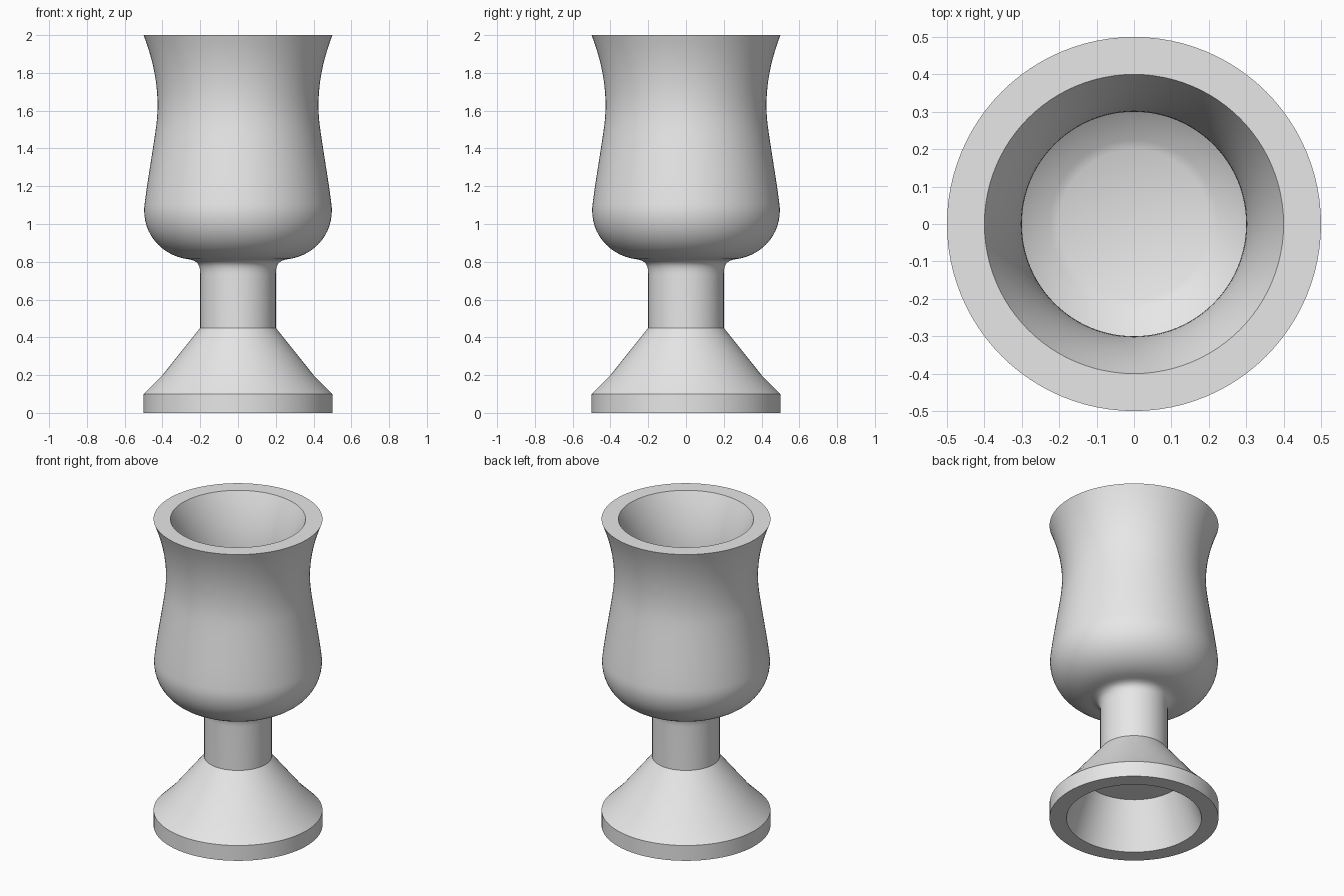
import bpy
import bmesh
import math
from mathutils import Vector
from mathutils.geometry import interpolate_bezier

SEGMENTS = 96

cube = bpy.data.objects.get("Cube")
if cube:
    bpy.data.objects.remove(cube, do_unlink=True)

# Single plain grey
grey = bpy.data.materials.new("plain grey")
grey.use_nodes = True
grey.diffuse_color = (0.8, 0.8, 0.8, 1)
grey.node_tree.nodes["Principled BSDF"].inputs["Base Color"].default_value = grey.diffuse_color


def arc(start, handle_a, handle_b, end, steps=14):
    """Curved stretch of a profile, given as (radius, height) pairs."""
    points = [Vector((r, 0, z)) for r, z in (start, handle_a, handle_b, end)]
    return [(p.x, p.z) for p in interpolate_bezier(*points, steps)]


def lathe(name, profile):
    """Spin a profile around the vertical axis into a smooth solid."""
    bm = bmesh.new()
    verts = [bm.verts.new((r, 0, z)) for r, z in profile]
    edges = [bm.edges.new(pair) for pair in zip(verts, verts[1:])]
    bmesh.ops.spin(bm, geom=verts + edges, cent=(0, 0, 0), axis=(0, 0, 1),
                   angle=math.tau, steps=SEGMENTS)
    bmesh.ops.remove_doubles(bm, verts=bm.verts, dist=0.0005)
    bmesh.ops.recalc_face_normals(bm, faces=bm.faces)
    mesh = bpy.data.meshes.new(name)
    bm.to_mesh(mesh)
    bm.free()
    mesh.materials.append(grey)
    obj = bpy.data.objects.new(name, mesh)
    bpy.context.collection.objects.link(obj)
    bpy.ops.object.select_all(action='DESELECT')
    obj.select_set(True)
    bpy.context.view_layer.objects.active = obj
    bpy.ops.object.shade_smooth_by_angle(angle=math.radians(30))
    return obj


# Hollow foot with a recessed underside, then the stem
foot = [(0, 0.3), (0.3, 0.3), (0.4, 0), (0.5, 0), (0.5, 0.1), (0.4, 0.2), (0.2, 0.45)]
stem = arc((0.2, 0.73), (0.2, 0.78), (0.21, 0.805), (0.26, 0.813))

# Outside of the bowl: rounded base, tapering wall, flared lip
outside = arc((0.26, 0.813), (0.40, 0.83), (0.5, 0.94), (0.497, 1.08))
outside += arc((0.497, 1.08), (0.485, 1.2), (0.45, 1.39), (0.433, 1.52))
outside += arc((0.433, 1.52), (0.415, 1.66), (0.43, 1.82), (0.5, 2))

# Inside of the bowl: narrow throat, wider belly, small flat floor
inside = arc((0.4, 2), (0.33, 1.85), (0.3, 1.72), (0.3, 1.6))
inside += arc((0.3, 1.6), (0.305, 1.45), (0.4, 1.25), (0.4, 1.1))
inside += arc((0.4, 1.1), (0.39, 1.03), (0.31, 0.95), (0.2, 0.9))
floor = [(0, 0.9)]

# Drop the repeated points where stretches meet
profile = []
for point in foot + stem + outside + inside + floor:
    if not profile or math.dist(point, profile[-1]) > 0.001:
        profile.append(point)

lathe("goblet", profile)
